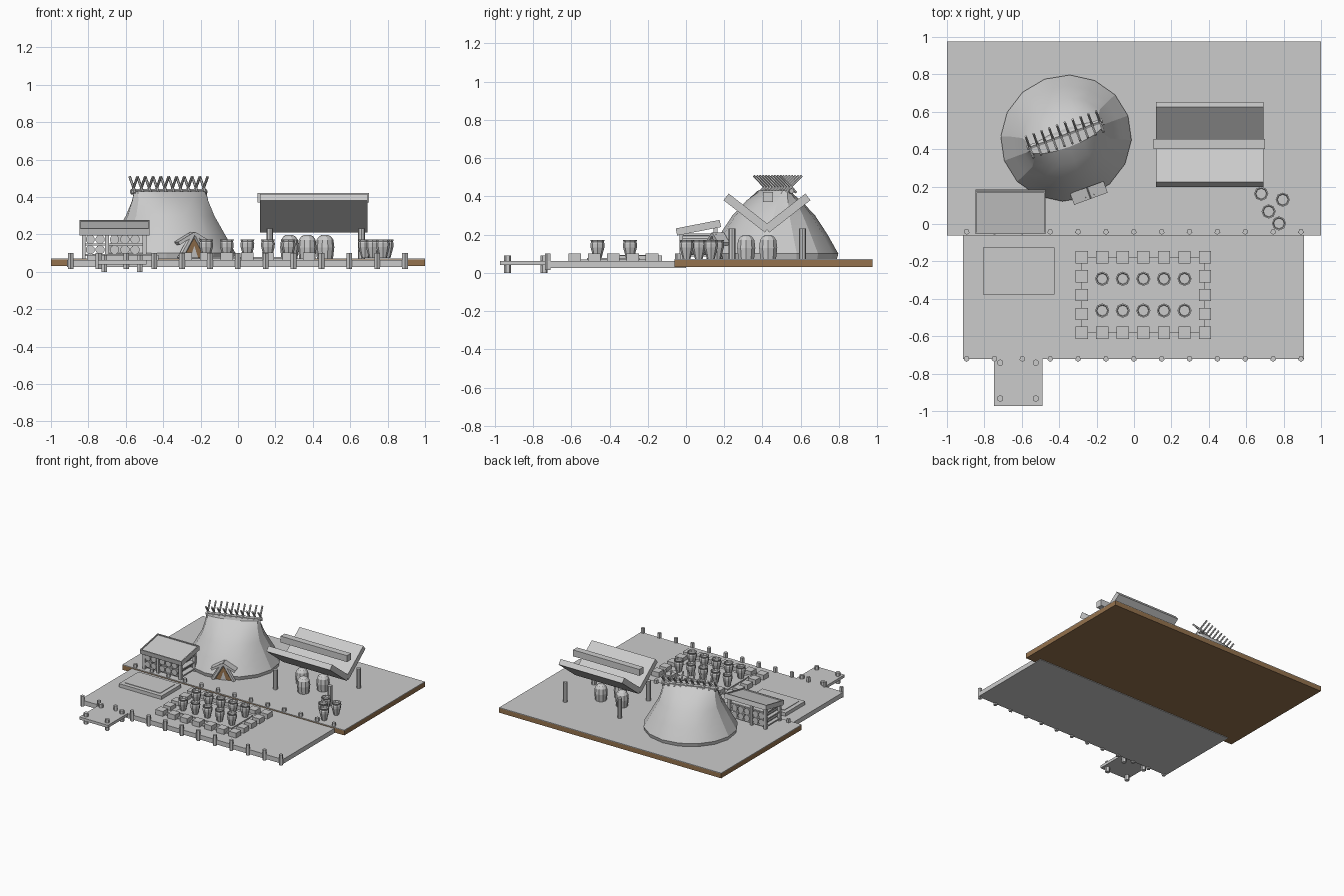
import bpy, bmesh
from math import sin, cos, pi, radians
from mathutils import Matrix, Vector

cube = bpy.data.objects.get("Cube")
if cube:
    bpy.data.objects.remove(cube)


def material(name, rgb):
    m = bpy.data.materials.new(name)
    m.use_nodes = True
    m.diffuse_color = (*rgb, 1)
    m.node_tree.nodes["Principled BSDF"].inputs["Base Color"].default_value = (*rgb, 1)
    return m


grey = material("plain grey", (0.6, 0.6, 0.6))
brown = material("earth brown", (0.3, 0.17, 0.075))


def finish(name, bm, mat=grey, smooth=False):
    bmesh.ops.recalc_face_normals(bm, faces=bm.faces)
    me = bpy.data.meshes.new(name)
    bm.to_mesh(me)
    bm.free()
    me.materials.append(mat)
    ob = bpy.data.objects.new(name, me)
    bpy.context.collection.objects.link(ob)
    if smooth:
        bpy.ops.object.select_all(action='DESELECT')
        ob.select_set(True)
        bpy.context.view_layer.objects.active = ob
        bpy.ops.object.shade_smooth_by_angle(angle=radians(20))


def box(name, x, y, z, mat=grey, place=Matrix()):
    """Box from (min, max) pairs, then moved by a matrix."""
    bm = bmesh.new()
    bmesh.ops.create_cube(bm, size=1)
    for v in bm.verts:
        v.co = place @ Vector([(p[0] + p[1]) / 2 + c * (p[1] - p[0])
                               for p, c in zip((x, y, z), v.co)])
    finish(name, bm, mat)


def rod(name, start, end, radius, sides=6):
    a, b = Vector(start), Vector(end)
    bm = bmesh.new()
    turn = (b - a).to_track_quat('Z', 'Y').to_matrix().to_4x4()
    bmesh.ops.create_cone(bm, cap_ends=True, segments=sides, radius1=radius, radius2=radius,
                          depth=(b - a).length, matrix=Matrix.Translation((a + b) / 2) @ turn)
    finish(name, bm)


def loft(name, rings, sides, place, smooth=False):
    """Stack of ellipses given as (z, half length, half width)."""
    bm = bmesh.new()
    loops = [[bm.verts.new(place @ Vector((a * cos(2 * pi * i / sides), b * sin(2 * pi * i / sides), z)))
              for i in range(sides)] for z, a, b in rings]
    for lo, hi in zip(loops, loops[1:]):
        for i in range(sides):
            j = (i + 1) % sides
            bm.faces.new((lo[i], lo[j], hi[j], hi[i]))
    bm.faces.new(loops[0])
    bm.faces.new(loops[-1])
    finish(name, bm, smooth=smooth)


def triangle(name, half, y, height, mat, place):
    bm = bmesh.new()
    bm.faces.new([bm.verts.new(place @ Vector(p)) for p in
                  ((-half, y, 0.073), (half, y, 0.073), (0, y, height))])
    finish(name, bm, mat)


# Ground: brown earth slab under a thin grey surface
box("earth_slab", (-1, 1), (-0.061, 0.976), (0.03, 0.067), brown)
box("ground_surface", (-1, 1), (-0.061, 0.976), (0.067, 0.072))

# Lower deck, tucked a little under the ground, with pier and posts
box("deck", (-0.915, 0.91), (-0.722, 0), (0.025, 0.062))
box("pier", (-0.748, -0.49), (-0.973, -0.722), (0.04, 0.062))
for y, low in ((-0.722, 0.015), (-0.042, 0.035)):
    for i in range(13):
        x = -0.895 + 0.149 * i
        rod("deck_post", (x, y, low), (x, y, 0.1), 0.016, 5)
for x in (-0.715, -0.525):
    for y in (-0.742, -0.933):
        rod("pier_post", (x, y, 0), (x, y, 0.09), 0.018)

# Low platform with a thin raised panel
box("low_platform", (-0.808, -0.425), (-0.378, -0.126), (0.06, 0.09))
box("platform_panel", (-0.775, -0.458), (-0.346, -0.158), (0.09, 0.094))

# Display floor with a ring of square stools
box("display_floor", (-0.28, 0.38), (-0.584, -0.18), (0.06, 0.071))
box("display_plinth", (-0.205, 0.305), (-0.518, -0.243), (0.06, 0.078))
for i in range(7):
    for j in range(5):
        if i in (0, 6) or j in (0, 4):
            x, y = -0.28 + 0.11 * i, -0.582 + 0.101 * j
            box("stool", (x - 0.033, x + 0.033), (y - 0.033, y + 0.033), (0.06, 0.102))

# Open-topped pots
pot_profile = [(0, 0.02), (0.06, 0.036), (0.08, 0.037), (0.088, 0.033), (0.1, 0.038), (0.1, 0.031), (0.085, 0.028)]


def pot(x, y):
    loft("pot", [(z, r, r) for z, r in pot_profile], 8, Matrix.Translation((x, y, 0.073)))


for i in range(5):
    for y in (-0.293, -0.463):
        pot(-0.17 + 0.11 * i, y)
for x, y in ((0.68, 0.162), (0.795, 0.13), (0.72, 0.067), (0.775, 0.003)):
    pot(x, y)

# Large round-shouldered jars under the canopy
jar_profile = [(0, 0.043), (0.06, 0.05), (0.1, 0.045), (0.118, 0.032), (0.127, 0.015)]
for x, y in ((0.275, 0.43), (0.37, 0.315), (0.465, 0.43)):
    loft("jar", [(z, r, r) for z, r in jar_profile], 10, Matrix.Translation((x, y, 0.071)))

# V-shaped canopy on four posts
for x in (0.17, 0.66):
    for y in (0.24, 0.61):
        rod("canopy_post", (x, y, 0.07), (x, y, 0.232), 0.018, 8)
for side in (-1, 1):
    tilt = Matrix.Translation((0, 0.424 + side * 0.106, 0.313)) @ Matrix.Rotation(side * radians(38), 4, 'X')
    box("canopy_wing", (0.118, 0.692), (-0.137, 0.137), (-0.022, 0.022), place=tilt)
box("canopy_beam", (0.103, 0.7), (0.402, 0.454), (0.37, 0.422))

# Tent: a bell that narrows to a long ridge
tent = Matrix.Translation((-0.363, 0.459, 0)) @ Matrix.Rotation(radians(20), 4, 'Z')
loft("tent", [(0.07, 0.345, 0.328), (0.1, 0.352, 0.336), (0.2, 0.295, 0.28), (0.3, 0.24, 0.213),
              (0.38, 0.215, 0.13), (0.43, 0.205, 0.05)], 16, tent, True)
rod("tent_ridge", tent @ Vector((-0.215, 0.022, 0.428)), tent @ Vector((0.215, 0.022, 0.428)), 0.014)
for i in range(10):
    x = -0.2 + 0.0444 * i
    for s in (-1, 1):
        rod("crossed_stick", tent @ Vector((x, 0.022 - s * 0.03, 0.42)),
            tent @ Vector((x, 0.022 + s * 0.06, 0.508)), 0.007)

# Tent entrance: low gabled hood on leaning legs, brown flaps around a grey gap
door = tent @ Matrix.Translation((0.014, -0.305, 0))
for s in (-1, 1):
    lean = door @ Matrix.Translation((s * 0.045, 0, 0.178)) @ Matrix.Rotation(s * radians(30), 4, 'Y')
    box("door_hood", (-0.053, 0.053), (-0.045, 0.02), (-0.009, 0.009), place=lean)
    rod("door_leg", door @ Vector((s * 0.08, -0.03, 0.07)), door @ Vector((s * 0.01, -0.03, 0.195)), 0.016)
triangle("door_flaps", 0.066, -0.032, 0.18, brown, door)
triangle("door_gap", 0.022, -0.035, 0.14, grey, door)

# Market stall: sloping roof with a raised rim, posts, shelves and barrels
roof = Matrix.Translation((-0.66, 0.065, 0.235)) @ Matrix.Rotation(radians(11), 4, 'X')
box("stall_roof", (-0.187, 0.187), (-0.117, 0.117), (-0.018, 0.012), place=roof)
for s in (-1, 1):
    box("roof_rim", (s * 0.183 - 0.004, s * 0.183 + 0.004), (-0.117, 0.117), (0, 0.02), place=roof)
    box("roof_rim", (-0.187, 0.187), (s * 0.113 - 0.004, s * 0.113 + 0.004), (0, 0.02), place=roof)
for x in (-0.825, -0.7, -0.5):
    for y in (-0.025, 0.155):
        box("stall_post", (x - 0.01, x + 0.01), (y - 0.01, y + 0.01), (0.07, 0.22 + 0.18 * y))
for z in (0.09, 0.145, 0.2):
    box("stall_shelf", (-0.83, -0.495), (-0.025, 0.155), (z - 0.005, z + 0.005))
for z in (0.118, 0.173):
    for x in (-0.79, -0.737, -0.66, -0.605, -0.55):
        rod("barrel", (x, -0.035, z), (x, 0.16, z), 0.025, 10)
